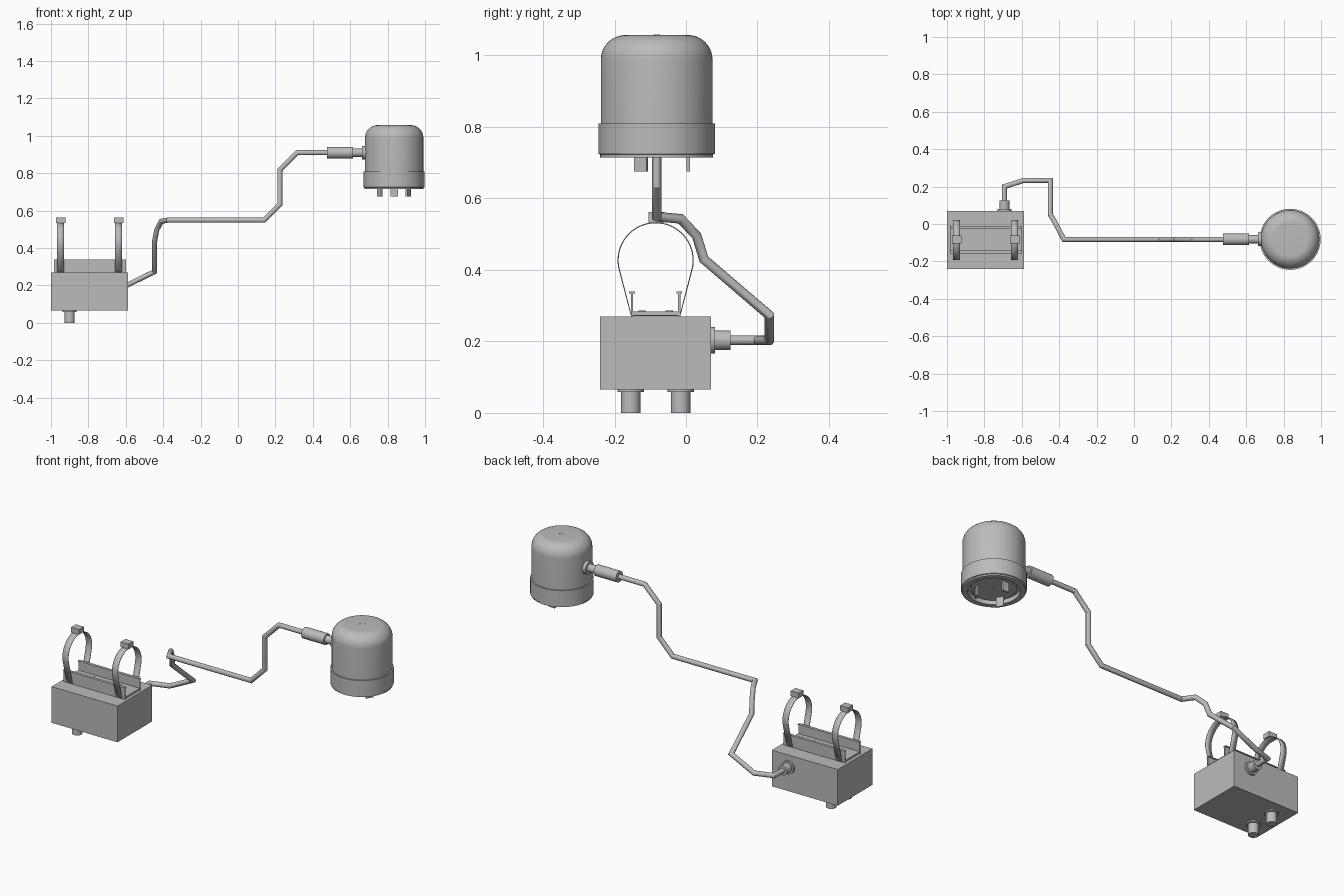
import bpy, bmesh, math
from mathutils import Vector, Matrix

old = bpy.data.objects.get("Cube")
if old:
    bpy.data.objects.remove(old, do_unlink=True)

grey = bpy.data.materials.new("plain_grey")
grey.use_nodes = True
colour = (0.5, 0.5, 0.5, 1)
grey.diffuse_color = colour
grey.node_tree.nodes["Principled BSDF"].inputs["Base Color"].default_value = colour


def add(name, bm, smooth=False):
    bmesh.ops.recalc_face_normals(bm, faces=bm.faces)
    mesh = bpy.data.meshes.new(name)
    bm.to_mesh(mesh)
    bm.free()
    mesh.materials.append(grey)
    ob = bpy.data.objects.new(name, mesh)
    bpy.context.collection.objects.link(ob)
    if smooth:
        bpy.ops.object.select_all(action='DESELECT')
        bpy.context.view_layer.objects.active = ob
        ob.select_set(True)
        bpy.ops.object.shade_smooth_by_angle(angle=math.radians(35))
    return ob


def box(name, low, high, turn=0):
    low, high = Vector(low), Vector(high)
    bm = bmesh.new()
    m = (Matrix.Translation((low + high) / 2) @ Matrix.Rotation(turn, 4, 'Z')
         @ Matrix.Diagonal((*(high - low), 1)))
    bmesh.ops.create_cube(bm, size=1, matrix=m)
    return add(name, bm)


def rod(name, start, end, radius, sides=32):
    start, end = Vector(start), Vector(end)
    axis = end - start
    bm = bmesh.new()
    m = (Matrix.Translation((start + end) / 2)
         @ axis.to_track_quat('Z', 'Y').to_matrix().to_4x4())
    bmesh.ops.create_cone(bm, cap_ends=True, segments=sides, radius1=radius,
                          radius2=radius, depth=axis.length, matrix=m)
    return add(name, bm, True)


def lathe(name, profile, centre, sides=64):
    bm = bmesh.new()
    verts = [bm.verts.new((r, 0, z)) for r, z in profile]
    edges = [bm.edges.new(pair) for pair in zip(verts, verts[1:])]
    bmesh.ops.spin(bm, geom=verts + edges, cent=(0, 0, 0), axis=(0, 0, 1),
                   angle=math.tau, steps=sides)
    bmesh.ops.remove_doubles(bm, verts=bm.verts, dist=1e-5)
    bmesh.ops.translate(bm, verts=bm.verts, vec=centre)
    return add(name, bm, True)


def tube(name, points, radius, sides=20):
    # sweep a ring along the path with mitred corners
    pts = [Vector(p) for p in points]
    dirs = [(b - a).normalized() for a, b in zip(pts, pts[1:])]
    bm = bmesh.new()
    side = dirs[0].orthogonal().normalized()
    up = dirs[0].cross(side)
    ring = [pts[0] + radius * (math.cos(a) * side + math.sin(a) * up)
            for a in (math.tau * i / sides for i in range(sides))]
    rings = [[bm.verts.new(p) for p in ring]]
    for i, d in enumerate(dirs):
        after = dirs[min(i + 1, len(dirs) - 1)]
        normal = d + after
        ring = [p + d * ((pts[i + 1] - p).dot(normal) / d.dot(normal)) for p in ring]
        rings.append([bm.verts.new(p) for p in ring])
    for a, b in zip(rings, rings[1:]):
        for i in range(sides):
            j = (i + 1) % sides
            bm.faces.new((a[i], a[j], b[j], b[i]))
    bm.faces.new(rings[0])
    bm.faces.new(rings[-1])
    return add(name, bm, True)


# Junction box and the two cable glands underneath
box("junction_box", (-1, -0.24, 0.065), (-0.587, 0.07, 0.27))
for side, y in (("front", -0.155), ("back", -0.015)):
    rod(side + "_gland_flange", (-0.9, y, 0.058), (-0.9, y, 0.066), 0.037)
    rod(side + "_gland", (-0.9, y, 0), (-0.9, y, 0.06), 0.027)

# Rear cable gland
rod("rear_gland_flange", (-0.693, 0.069, 0.203), (-0.693, 0.081, 0.203), 0.037)
rod("rear_gland", (-0.693, 0.08, 0.203), (-0.693, 0.125, 0.203), 0.027)

# Mounting channel with lipped walls and screws
mid_y = -0.085
box("channel_floor", (-0.985, -0.153, 0.273), (-0.6, -0.017, 0.284))
for side, sign in (("front", -1), ("back", 1)):
    y = mid_y + sign * 0.066
    box(side + "_channel_wall", (-0.985, y - 0.003, 0.27), (-0.6, y + 0.003, 0.337))
    box(side + "_channel_lip", (-0.985, y - 0.008, 0.334), (-0.6, y + 0.008, 0.339))
    for x in (-0.88, -0.71):
        rod(side + "_channel_screw", (x, mid_y + sign * 0.038, 0.28),
            (x, mid_y + sign * 0.038, 0.287), 0.01, 16)

# Strap clamps: teardrop bands, each with a buckle on top
band = [(mid_y - 0.068, 0.272)]
for i in range(41):
    a = math.radians(195 - 210 * i / 40)
    band.append((mid_y + 0.105 * math.cos(a), 0.427 + 0.105 * math.sin(a)))
band.append((mid_y + 0.068, 0.272))
for side, x in (("right", -0.948), ("left", -0.638)):
    bm = bmesh.new()
    rows = [[bm.verts.new((x + s * 0.0185, y, z)) for s in (-1, 1)] for y, z in band]
    for a, b in zip(rows, rows[1:] + rows[:1]):
        bm.faces.new((a[0], a[1], b[1], b[0]))
    strap = add(side + "_strap", bm, True)
    thick = strap.modifiers.new("thickness", 'SOLIDIFY')
    thick.thickness = 0.003
    thick.offset = 0
    box(side + "_buckle", (x - 0.025, -0.105, 0.533), (x + 0.025, -0.062, 0.562))

# Bent conduit from the box to the lamp
lamp_y = -0.082
tube("conduit", [
    (-0.693, 0.12, 0.203), (-0.693, 0.2, 0.203), (-0.59, 0.233, 0.203),
    (-0.447, 0.233, 0.273), (-0.447, 0.05, 0.43), (-0.435, 0.03, 0.495),
    (-0.41, -0.015, 0.543), (-0.375, lamp_y, 0.549), (0.14, lamp_y, 0.549),
    (0.225, lamp_y, 0.635), (0.225, lamp_y, 0.82), (0.315, lamp_y, 0.91),
    (0.48, lamp_y, 0.91)], 0.0135)

# Connector between the conduit and the lamp
rod("connector_sleeve", (0.475, lamp_y, 0.91), (0.615, lamp_y, 0.91), 0.031)
rod("connector_neck", (0.61, lamp_y, 0.91), (0.675, lamp_y, 0.91), 0.022)
rod("connector_flange", (0.662, lamp_y, 0.91), (0.69, lamp_y, 0.91), 0.036)

# Domed housing, with a rim band and a recessed underside
lamp = Vector((0.835, lamp_y, 0))
dome = [(0, 1.057)]
for i in range(13):
    a = math.radians(90 - 90 * i / 12)
    dome.append((0.088 + 0.068 * math.cos(a), 0.989 + 0.068 * math.sin(a)))
dome.append((0.156, 0.8))
lathe("domed_housing", dome, lamp)
lathe("rim_band", [(0.155, 0.81), (0.163, 0.81), (0.163, 0.725), (0.158, 0.723),
                   (0.158, 0.715), (0.13, 0.715), (0.13, 0.74), (0, 0.74)], lamp)
lathe("inner_disc", [(0.113, 0.742), (0.113, 0.728), (0, 0.728)], lamp)

# Three tabs below the housing, and paired pin marks above and below
for i in range(3):
    a = math.radians(90 + 120 * i)
    centre = lamp + Vector((0.088 * math.cos(a), 0.088 * math.sin(a), 0))
    box("bottom_tab", centre + Vector((-0.005, -0.02, 0.675)),
        centre + Vector((0.005, 0.02, 0.735)), a)
for s in (-1, 1):
    pin = lamp + Vector((s * 0.009, s * 0.005, 0))
    for z in (0.7275, 1.0575):
        rod("pin_mark", pin + Vector((0, 0, z - 0.001)), pin + Vector((0, 0, z + 0.001)),
            0.004, 12)
